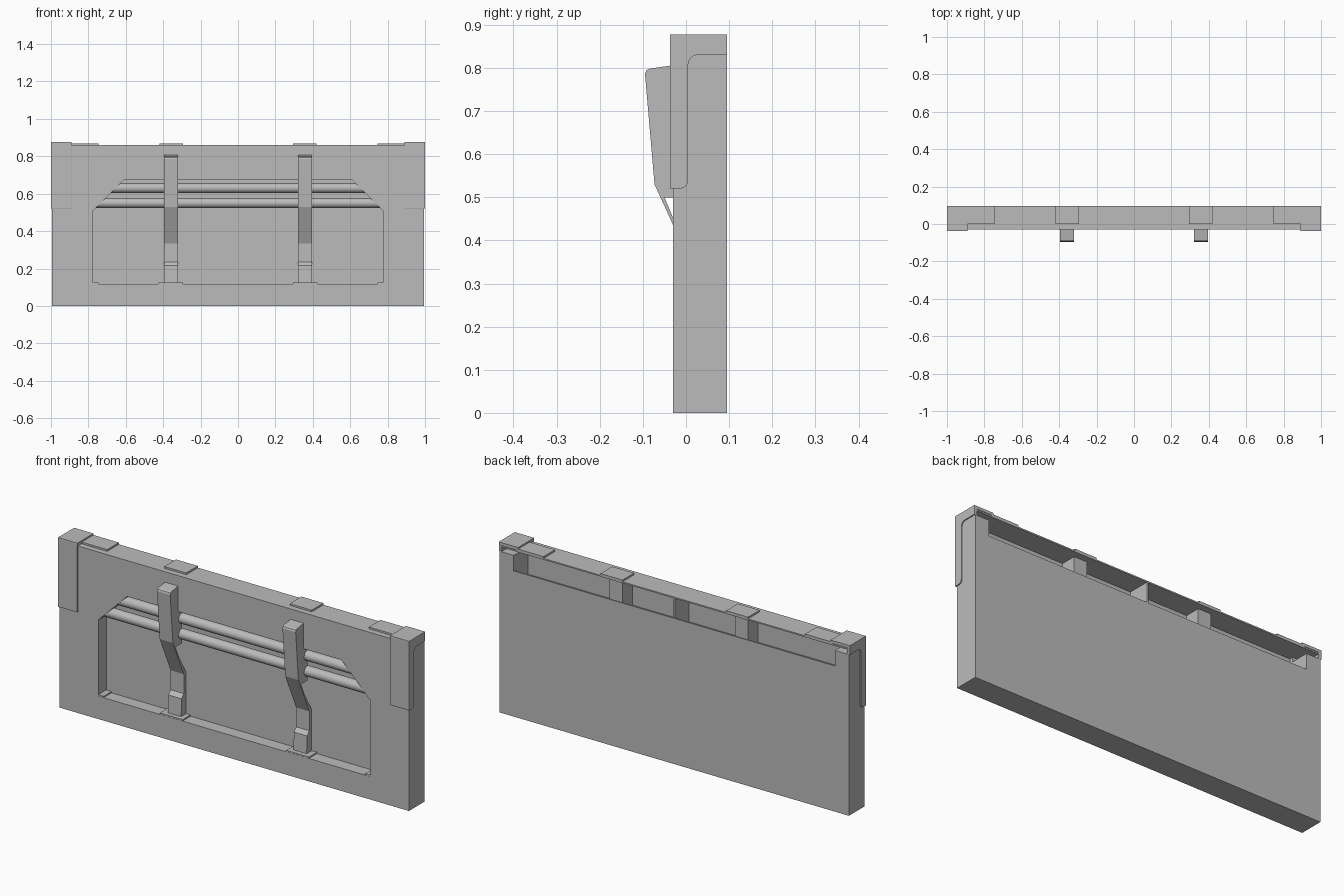
import bpy, bmesh, math

cube = bpy.data.objects.get("Cube")
if cube:
    bpy.data.objects.remove(cube, do_unlink=True)

grey = bpy.data.materials.new("plain_grey")
grey.use_nodes = True
COLOUR = (0.5, 0.5, 0.5, 1)
grey.diffuse_color = COLOUR
grey.node_tree.nodes["Principled BSDF"].inputs["Base Color"].default_value = COLOUR


def prism(name, points, axis, start, end):
    """Extrude a flat outline along x (points are y, z) or y (points are x, z)."""
    bm = bmesh.new()
    place = (lambda p: (start, p[0], p[1])) if axis == "x" else (lambda p: (p[0], start, p[1]))
    face = bm.faces.new([bm.verts.new(place(p)) for p in points])
    moved = bmesh.ops.extrude_face_region(bm, geom=[face])["geom"]
    step = end - start
    bmesh.ops.translate(bm, verts=[v for v in moved if isinstance(v, bmesh.types.BMVert)],
                        vec=(step, 0, 0) if axis == "x" else (0, step, 0))
    bmesh.ops.recalc_face_normals(bm, faces=bm.faces)
    mesh = bpy.data.meshes.new(name)
    bm.to_mesh(mesh)
    bm.free()
    obj = bpy.data.objects.new(name, mesh)
    bpy.context.collection.objects.link(obj)
    mesh.materials.append(grey)
    return obj


def box(name, x, y, z):
    return prism(name, [(x[0], z[0]), (x[1], z[0]), (x[1], z[1]), (x[0], z[1])], "y", *y)


def span(side, a, b):
    return tuple(sorted((side * a, side * b)))


def arc(cy, cz, r, first, last, steps=5):
    angles = [math.radians(first + (last - first) * i / steps) for i in range(steps + 1)]
    return [(cy + r * math.cos(a), cz + r * math.sin(a)) for a in angles]


def cut(target, cutter):
    cutter.hide_render = True
    mod = target.modifiers.new(cutter.name, "BOOLEAN")
    mod.operation, mod.solver, mod.object = "DIFFERENCE", "EXACT", cutter
    bpy.context.view_layer.objects.active = target
    bpy.ops.object.modifier_apply(modifier=mod.name)
    bpy.data.objects.remove(cutter, do_unlink=True)


# Main panel, with the front opening and the open slot at the top of the back
panel = box("panel", (-0.995, 0.995), (-0.03, 0.095), (0, 0.86))
opening = [(-0.775, 0.118), (0.775, 0.118), (0.775, 0.51), (0.61, 0.675), (-0.61, 0.675), (-0.775, 0.51)]
cut(panel, prism("opening_cutter", opening, "y", -0.1, 0.035))
slot = [(-0.02, 0.69), (0.088, 0.69), (0.088, 0.75), (0.12, 0.75), (0.12, 0.853), (-0.02, 0.853)]
cut(panel, prism("slot_cutter", slot, "x", -0.915, 0.915))
for side in (-1, 1):
    cut(panel, box("corner_cutter", span(side, 0.9, 0.985), (0, 0.12), (0.83, 0.853)))

# Partition in the slot
box("slot_partition", (-0.004, 0.004), (-0.025, 0.094), (0.685, 0.856))

# Two round rails across the opening
for name, z, half in (("upper_rail", 0.63, 0.72), ("lower_rail", 0.55, 0.78)):
    bpy.ops.mesh.primitive_cylinder_add(vertices=24, radius=0.026, depth=2 * half,
                                        location=(0, 0, z), rotation=(0, math.pi / 2, 0))
    rail = bpy.context.object
    rail.name = name
    rail.data.materials.append(grey)
    bpy.ops.object.shade_smooth_by_angle()

# Side outline of the strap, from its top round the front to the foot and back
strap = [(-0.025, 0.807), (-0.085, 0.798), (-0.092, 0.794), (-0.095, 0.785),
         (-0.073, 0.53), (0.016, 0.335), (0.016, 0.235), (-0.002, 0.215), (-0.006, 0.116),
         (0.036, 0.116), (0.036, 0.335), (-0.03, 0.452), (-0.05, 0.5), (0.0, 0.5),
         (0.0, 0.66), (-0.025, 0.68)]

# Corner bracket side outline, an upside-down L with round corners
bracket = ([(-0.037, 0.877), (-0.037, 0.52)] + arc(-0.015, 0.54, 0.02, -90, 0)
           + arc(0.027, 0.808, 0.022, 180, 90) + [(0.095, 0.83), (0.095, 0.877)])

for side, label in ((-1, "right"), (1, "left")):
    prism(label + "_strap", strap, "x", *span(side, 0.32, 0.395))
    box(label + "_strap_block", span(side, 0.32, 0.395), (-0.025, 0.06), (0.685, 0.856))
    # Thin tabs on the top edge and the opening's sill
    box(label + "_top_tab", span(side, 0.295, 0.42), (0, 0.095), (0.855, 0.869))
    box(label + "_end_tab", span(side, 0.745, 0.9), (0, 0.095), (0.855, 0.869))
    box(label + "_sill_tab", span(side, 0.295, 0.425), (-0.029, 0.036), (0.11, 0.125))
    box(label + "_sill_end_tab", span(side, 0.745, 0.776), (-0.029, 0.036), (0.11, 0.125))
    # Corner bracket: side, front and top plates
    prism(label + "_bracket_side", bracket, "x", *span(side, 0.988, 1.0))
    front = box(label + "_bracket_front", span(side, 0.89, 0.9995), (-0.037, -0.025), (0.52, 0.876))
    box(label + "_bracket_top", span(side, 0.89, 0.9995), (-0.036, 0.095), (0.862, 0.877))
    bevel = front.modifiers.new("soft_edge", "BEVEL")
    bevel.width, bevel.segments = 0.003, 2
